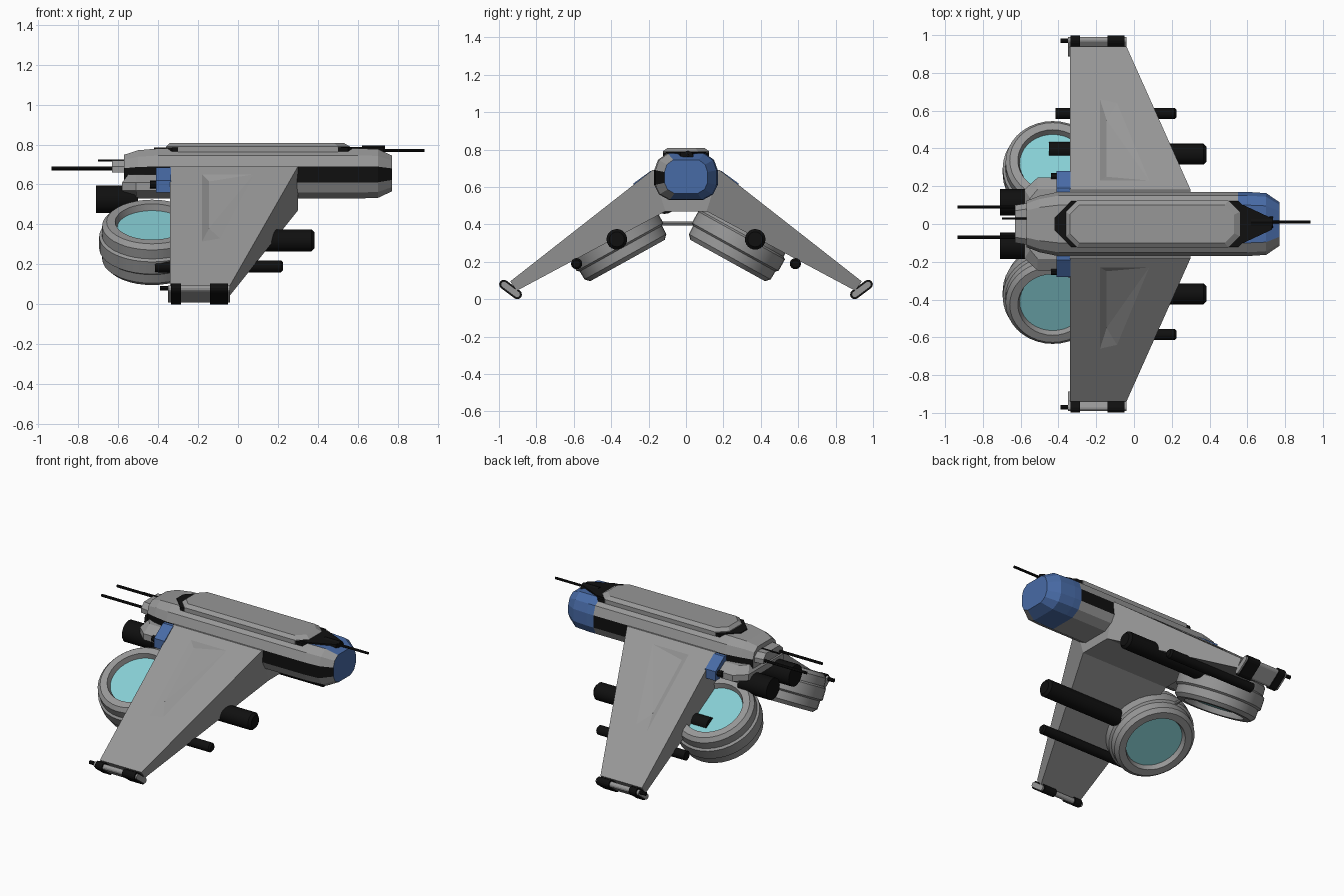
import bpy, bmesh, math
from mathutils import Vector, Matrix

if "Cube" in bpy.data.objects:
    bpy.data.objects.remove(bpy.data.objects["Cube"])


def mat(name, r, g, b):
    m = bpy.data.materials.new(name)
    m.diffuse_color = (r, g, b, 1)
    m.use_nodes = True
    m.node_tree.nodes["Principled BSDF"].inputs["Base Color"].default_value = m.diffuse_color
    return m


GREY = mat("grey", 0.31, 0.31, 0.31)
BLACK = mat("black", 0.005, 0.005, 0.005)
BLUE = mat("blue", 0.064, 0.145, 0.38)
TEAL = mat("teal", 0.24, 0.62, 0.66)


def finish(name, bm, material=GREY):
    bmesh.ops.recalc_face_normals(bm, faces=bm.faces)
    me = bpy.data.meshes.new(name)
    bm.to_mesh(me)
    bm.free()
    ob = bpy.data.objects.new(name, me)
    bpy.context.collection.objects.link(ob)
    me.materials.append(material)
    return ob


def loft(name, rings, material=GREY, caps=True):
    """Skin a list of equal-length point rings."""
    bm = bmesh.new()
    vs = [[bm.verts.new(p) for p in r] for r in rings]
    n = len(rings[0])
    for a, b in zip(vs, vs[1:]):
        for i in range(n):
            j = (i + 1) % n
            bm.faces.new((a[i], a[j], b[j], b[i]))
    if caps:
        bm.faces.new(vs[0])
        bm.faces.new(vs[-1])
    return finish(name, bm, material)


def prism_x(name, pts, x0, x1, material=GREY):
    return loft(name, [[(x, y, z) for y, z in pts] for x in (x0, x1)], material)


def smooth(ob, deg=30):
    bpy.ops.object.select_all(action='DESELECT')
    ob.select_set(True)
    bpy.context.view_layer.objects.active = ob
    bpy.ops.object.shade_smooth_by_angle(angle=math.radians(deg))


def rod(name, r, x0, x1, y, z, material=BLACK, n=16, tip=0.0):
    """Rod along x, with an optional chamfered front end."""
    steps = [(x0, r), (x1 - tip, r)] + ([(x1, r - tip)] if tip else [])
    ob = loft(name, [[(x, y + q * math.cos(math.tau * i / n), z + q * math.sin(math.tau * i / n))
                      for i in range(n)] for x, q in steps], material)
    smooth(ob)


def side(s):
    return "left" if s > 0 else "right"


# Fuselage: twelve-sided section lofted along x
half = [(0.10, 0.78), (0.15, 0.745), (0.17, 0.69), (0.17, 0.61), (0.145, 0.56), (0.09, 0.53)]
section = half + [(-y, z) for y, z in reversed(half)]
stations = [(-0.57, 0.72, 0.75), (-0.50, 0.88, 0.93), (-0.40, 1, 1), (0.55, 1, 1),
            (0.60, 1, 1), (0.70, 0.96, 0.98), (0.77, 0.68, 0.72)]
hull = loft("fuselage", [[(x, y * sy, 0.655 + (z - 0.655) * sz) for y, z in section]
                         for x, sy, sz in stations])
for m in (BLACK, BLUE):
    hull.data.materials.append(m)
for p in hull.data.polygons:
    c = p.center
    if c.x > 0.56 and c.y > -0.07:
        p.material_index = 2
    elif abs(c.z - 0.65) < 0.03 and abs(p.normal.y) > 0.6:
        p.material_index = 1


# Roof plate with dark surround
def octo(x0, x1, w, c, z):
    return [(x0, -w + c, z), (x0 + c, -w, z), (x1 - c, -w, z), (x1, -w + c, z),
            (x1, w - c, z), (x1 - c, w, z), (x0 + c, w, z), (x0, w - c, z)]


loft("roof_plate", [octo(-0.36, 0.56, 0.124, 0.06, 0.76), octo(-0.36, 0.56, 0.124, 0.06, 0.79),
                    octo(-0.34, 0.53, 0.10, 0.05, 0.808)])
loft("roof_surround", [octo(-0.42, 0.64, 0.123, 0.09, z) for z in (0.76, 0.784)], BLACK)

# Nose gun
nose = [(0.50, -0.11), (0.58, -0.10), (0.73, -0.03), (0.73, 0.03), (0.58, 0.10), (0.50, 0.11)]
loft("nose_gun_fairing", [[(x, y, z) for x, y in nose] for z in (0.74, 0.788)], BLACK)
rod("nose_gun_mount", 0.03, 0.62, 0.735, 0.01, 0.765, n=8)
rod("nose_gun_barrel", 0.008, 0.70, 0.935, 0.01, 0.77, n=8)

# Wings: one lofted span from tip to tip
TIP, TOPR, BOTR = (0.94, 0.095), (0.18, 0.69), (0.11, 0.47)


def wing_ring(s, top, bot, front):
    return [(-0.34, s * top[0], top[1]), (front, s * top[0], top[1]),
            (front, s * bot[0], bot[1]), (-0.34, s * bot[0], bot[1])]


tip_bot = (0.905, 0.045)
wing = loft("wings", [wing_ring(-1, TIP, tip_bot, -0.04), wing_ring(-1, TOPR, BOTR, 0.30),
                      wing_ring(1, TOPR, BOTR, 0.30), wing_ring(1, TIP, tip_bot, -0.04)])

# Shallow sloping recess in each wing
for s in (1, -1):
    slope = (TOPR[1] - TIP[1]) / (TIP[0] - TOPR[0])
    nrm = Vector((0, s * slope, 1)).normalized()

    def on_wing(x, y, d):
        return Vector((x, s * y, TOPR[1] - (y - TOPR[0]) * slope)) + nrm * d

    bm = bmesh.new()
    outline = [(-0.18, 0.23), (0.08, 0.23), (-0.09, 0.64), (-0.18, 0.66)]
    for d in (0.0, 0.03):
        for x, y in outline:
            bm.verts.new(on_wing(x, y, d))
    for x, y in ((-0.145, 0.26), (-0.145, 0.56)):
        bm.verts.new(on_wing(x, y, -0.016))
    bmesh.ops.convex_hull(bm, input=bm.verts)
    cutter = finish("recess_cutter", bm)
    cutter.hide_render = True
    mod = wing.modifiers.new("recess", 'BOOLEAN')
    mod.operation, mod.object, mod.solver = 'DIFFERENCE', cutter, 'EXACT'
    bpy.context.view_layer.objects.active = wing
    bpy.ops.object.modifier_apply(modifier=mod.name)
    bpy.data.objects.remove(cutter)


# Wing-tip pods: tilted capsule section
def capsule(s, hl, r):
    pts = []
    for i in range(14):
        a = math.pi * (i if i < 7 else i - 1) / 6 - math.pi / 2
        u = r * math.cos(a) + (hl if i < 7 else -hl)
        v = r * math.sin(a)
        pts.append((s * (0.938 + 0.8 * u - 0.6 * v), 0.052 + 0.6 * u + 0.8 * v))
    return pts


for s in (1, -1):
    n = side(s)
    prism_x(n + "_tip_pod", capsule(s, 0.044, 0.017), -0.35, -0.04)
    prism_x(n + "_tip_rear_band", capsule(s, 0.045, 0.025), -0.335, -0.285, BLACK)
    prism_x(n + "_tip_front_band", capsule(s, 0.045, 0.025), -0.14, -0.05, BLACK)
    rod(n + "_tip_stub", 0.012, -0.39, -0.33, s * 0.97, 0.08, n=8)

    # Underwing cannon and missile
    rod(n + "_cannon", 0.055, -0.33, 0.383, s * 0.37, 0.32, n=24, tip=0.015)
    rod(n + "_cannon_tail", 0.045, -0.45, -0.32, s * 0.39, 0.325, n=16)
    rod(n + "_missile", 0.03, -0.415, 0.225, s * 0.585, 0.19, tip=0.01)

    # Rear nacelle, exhaust and wing-root box
    outline = [(-0.58, 0.0), (-0.58, 0.17), (-0.51, 0.23), (-0.34, 0.23), (-0.34, 0.0)]
    loft(n + "_nacelle", [[(x + ix, s * y * k, z) for (x, y), ix in zip(outline, (i, i, 0, 0, 0))]
                          for z, k, i in ((0.53, 0.75, 0.06), (0.57, 1.07, 0), (0.61, 1.07, 0),
                                          (0.65, 0.8, 0.03))])
    rod(n + "_exhaust", 0.069, -0.71, -0.50, s * 0.115, 0.525, n=20)
    prism_x(n + "_root_box", [(s * y, z) for y, z in
            ((0.16, 0.685), (0.19, 0.685), (0.28, 0.62), (0.28, 0.56), (0.16, 0.56))],
            -0.41, -0.335, BLUE)
    rod(n + "_root_nozzle", 0.02, -0.44, -0.40, s * 0.25, 0.60, n=8)

    # Lift fan: revolved ring with glass discs, tilted outward
    prof = [(0.175, 0.085), (0.185, 0.118), (0.228, 0.118), (0.25, 0.095), (0.252, 0.045),
            (0.265, 0.035)]
    prof += [(r, -h) for r, h in reversed(prof)]
    prof.append(prof[0])
    place = Matrix.Translation((-0.43, -0.045 + s * 0.325, 0.31)) @ \
        Matrix.Rotation(-s * math.radians(29), 4, 'X')
    seg = 36

    def circle(r, h):
        return [place @ Vector((r * math.cos(math.tau * i / seg), r * math.sin(math.tau * i / seg), h))
                for i in range(seg)]

    ring = loft(n + "_fan_ring", [circle(r, h) for r, h in prof], caps=False)
    smooth(ring, 20)
    loft(n + "_fan_glass", [circle(0.178, -0.085), circle(0.178, 0.085)], TEAL)

# Bar between the fans
loft("fan_link", [[(-0.43 + 0.01 * math.cos(a), y, 0.405 + 0.01 * math.sin(a))
                   for a in (i * math.tau / 8 for i in range(8))] for y in (-0.17, 0.08)])

# Tail block with twin rear guns
loft("tail_block", [[(x, y, z) for y, z in ((-w, 0.66), (w, 0.66), (w, 0.69), (w - 0.03, 0.72),
                                            (-w + 0.03, 0.72), (-w, 0.69))]
                    for x, w in ((-0.63, 0.10), (-0.50, 0.12))])
for y in (0.09, -0.07):
    rod("rear_gun_barrel", 0.009, -0.935, -0.54, y, 0.68, n=8)
rod("rear_aerial", 0.005, -0.70, -0.54, 0.03, 0.72, n=6)
